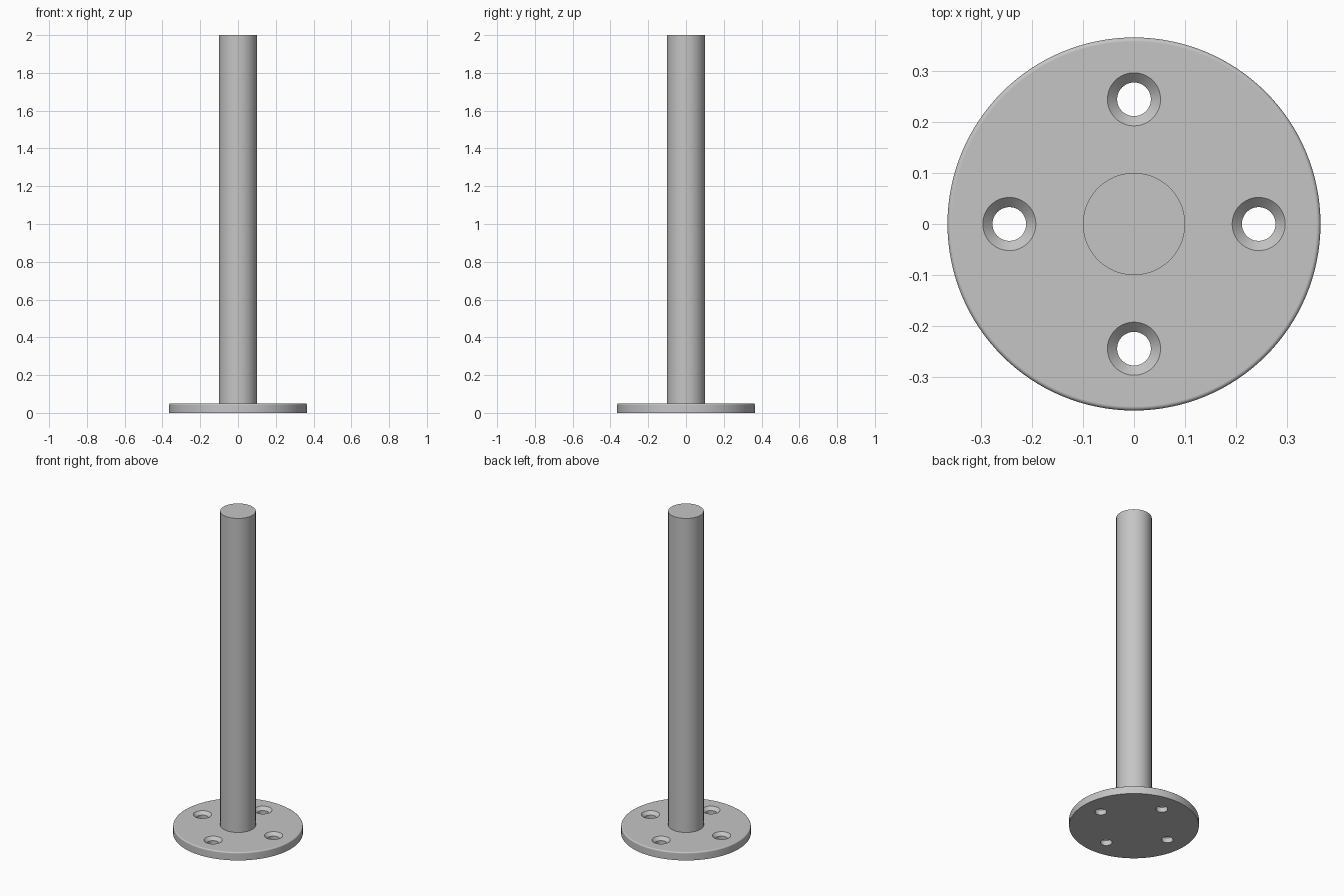
import bpy, bmesh, math

cube = bpy.data.objects.get("Cube")
if cube:
    bpy.data.objects.remove(cube, do_unlink=True)

FLANGE_R, FLANGE_H, FILLET = 0.365, 0.05, 0.008
POST_R, TOTAL_H = 0.1, 2.0
HOLE_R, SINK_R, HOLE_CIRCLE = 0.033, 0.052, 0.244

steel = bpy.data.materials.new("grey steel")
steel.use_nodes = True
GREY = (0.56, 0.56, 0.56, 1)
steel.diffuse_color = GREY
steel.node_tree.nodes["Principled BSDF"].inputs["Base Color"].default_value = GREY


def lathe(name, profile, sides, centre=(0, 0)):
    """Solid of revolution from (radius, z) points, capped at both ends."""
    bm = bmesh.new()
    rings = [[bm.verts.new((r * math.cos(math.tau * i / sides),
                            r * math.sin(math.tau * i / sides), z))
              for i in range(sides)] for r, z in profile]
    for low, high in zip(rings, rings[1:]):
        for i in range(sides):
            j = (i + 1) % sides
            bm.faces.new((low[i], low[j], high[j], high[i]))
    bm.faces.new(rings[0][::-1])
    bm.faces.new(rings[-1])
    mesh = bpy.data.meshes.new(name)
    bm.to_mesh(mesh)
    bm.free()
    mesh.materials.append(steel)
    obj = bpy.data.objects.new(name, mesh)
    obj.location = (*centre, 0)
    bpy.context.collection.objects.link(obj)
    return obj


def select(obj):
    bpy.ops.object.select_all(action="DESELECT")
    obj.select_set(True)
    bpy.context.view_layer.objects.active = obj


# Round base plate with a softened upper rim
arc = [math.radians(a) for a in (0, 22.5, 45, 67.5, 90)]
rim = [(FLANGE_R - FILLET + FILLET * math.cos(a),
        FLANGE_H - FILLET + FILLET * math.sin(a)) for a in arc]
flange = lathe("base_flange", [(FLANGE_R, 0)] + rim, 128)

# Four countersunk screw holes
over = 0.02
hole = [(HOLE_R, -over), (HOLE_R, FLANGE_H - (SINK_R - HOLE_R)),
        (SINK_R, FLANGE_H), (SINK_R, FLANGE_H + over)]
for k in range(4):
    a = k * math.pi / 2
    cutter = lathe("screw_hole_cutter", hole, 48,
                   (HOLE_CIRCLE * math.cos(a), HOLE_CIRCLE * math.sin(a)))
    cutter.hide_render = True
    cut = flange.modifiers.new("screw hole", "BOOLEAN")
    cut.operation, cut.solver, cut.object = "DIFFERENCE", "EXACT", cutter
    select(flange)
    bpy.ops.object.modifier_apply(modifier=cut.name)
    bpy.data.objects.remove(cutter, do_unlink=True)

# Solid upright post standing on the plate
post = lathe("post", [(POST_R, FLANGE_H), (POST_R, TOTAL_H)], 96)

# Smooth round walls, crisp flat faces
for obj in (flange, post):
    select(obj)
    bpy.ops.object.shade_smooth_by_angle(angle=math.radians(30))
weighted = flange.modifiers.new("flat face normals", "WEIGHTED_NORMAL")
weighted.keep_sharp = True
